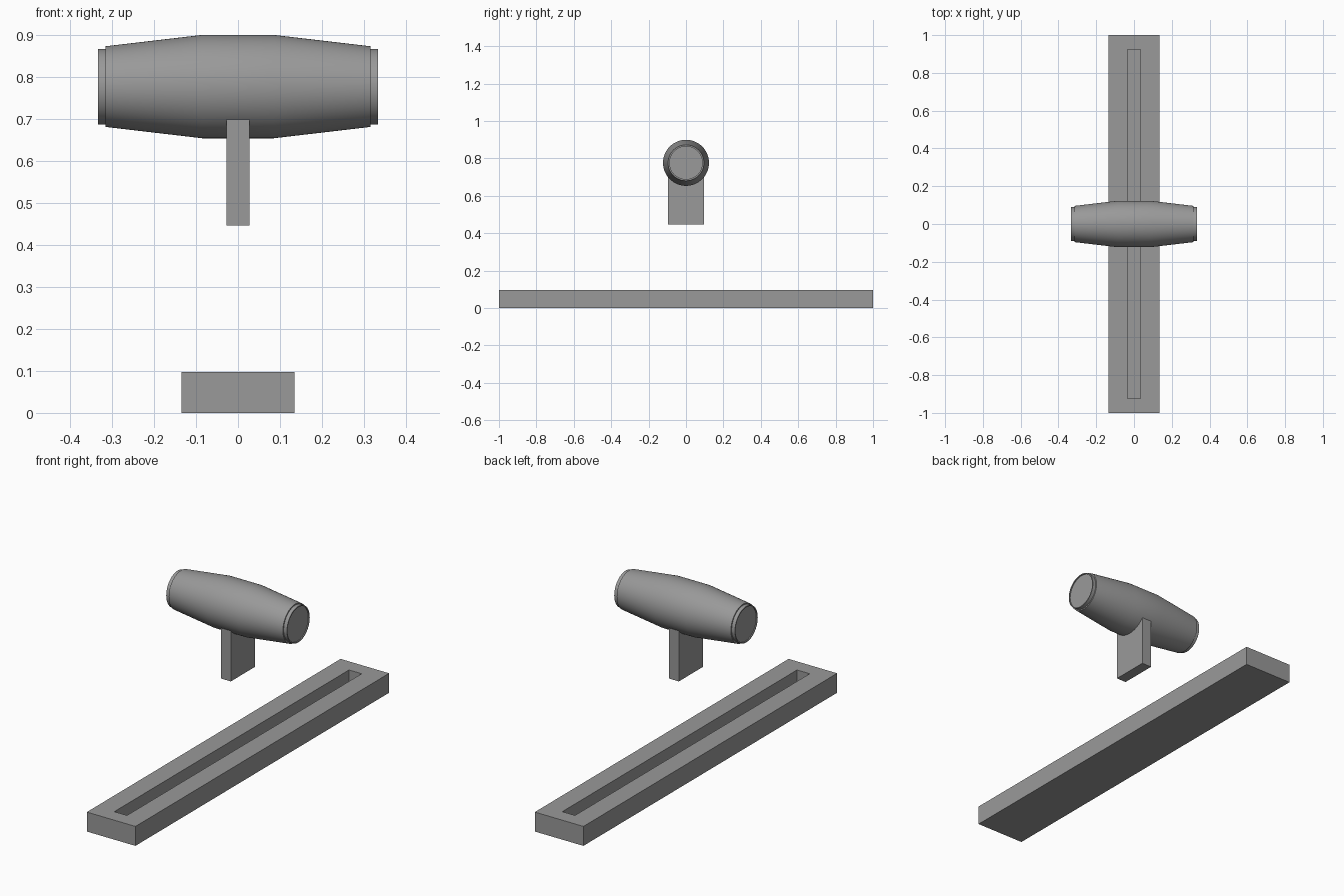
import bpy, bmesh, math
from mathutils import Vector

if "Cube" in bpy.data.objects:
    bpy.data.objects.remove(bpy.data.objects["Cube"])

grey = bpy.data.materials.new("dark_grey")
grey.diffuse_color = (0.32, 0.32, 0.32, 1)
grey.use_nodes = True
grey.node_tree.nodes["Principled BSDF"].inputs["Base Color"].default_value = grey.diffuse_color


def finish(name, bm, smooth=False):
    bmesh.ops.recalc_face_normals(bm, faces=bm.faces)
    me = bpy.data.meshes.new(name)
    bm.to_mesh(me)
    bm.free()
    me.materials.append(grey)
    ob = bpy.data.objects.new(name, me)
    bpy.context.collection.objects.link(ob)
    if smooth:
        bpy.ops.object.select_all(action='DESELECT')
        ob.select_set(True)
        bpy.context.view_layer.objects.active = ob
        bpy.ops.object.shade_smooth_by_angle(angle=math.radians(30))
    return ob


def box(bm, hx, hy, z0, z1):
    verts = bmesh.ops.create_cube(bm, size=1)["verts"]
    for v in verts:
        v.co = Vector((v.co.x * 2 * hx, v.co.y * 2 * hy, z0 + (v.co.z + 0.5) * (z1 - z0)))


# Base bar with a long blind slot: inset the top, then sink it
bm = bmesh.new()
box(bm, 0.134, 1.0, 0.0, 0.097)
bm.normal_update()
top = max(bm.faces, key=lambda f: f.calc_center_median().z)
bmesh.ops.inset_region(bm, faces=[top], thickness=0.05)
for v in top.verts:
    v.co.x = math.copysign(0.035, v.co.x)
    v.co.y = math.copysign(0.925, v.co.y)
floor = bmesh.ops.extrude_discrete_faces(bm, faces=[top])["faces"][0]
for v in floor.verts:
    v.co.z -= 0.07
finish("slotted_base", bm)

# Flat blade hanging below the grip
bm = bmesh.new()
box(bm, 0.027, 0.095, 0.446, 0.76)
finish("blade", bm)

# Barrel-shaped grip with stepped, slightly dished ends, lathed around the x axis
half = [(0.085, 0.123), (0.315, 0.096), (0.315, 0.09), (0.333, 0.09), (0.333, 0.085), (0.328, 0.085)]
profile = [(-x, r) for x, r in reversed(half)] + half
N, ZC = 64, 0.7765
bm = bmesh.new()
rings = [[bm.verts.new((x, r * math.cos(2 * math.pi * i / N), ZC + r * math.sin(2 * math.pi * i / N)))
          for i in range(N)] for x, r in profile]
for a, b in zip(rings, rings[1:]):
    for i in range(N):
        j = (i + 1) % N
        bm.faces.new((a[i], a[j], b[j], b[i]))
bm.faces.new(rings[0])
bm.faces.new(rings[-1])
finish("grip", bm, smooth=True)
